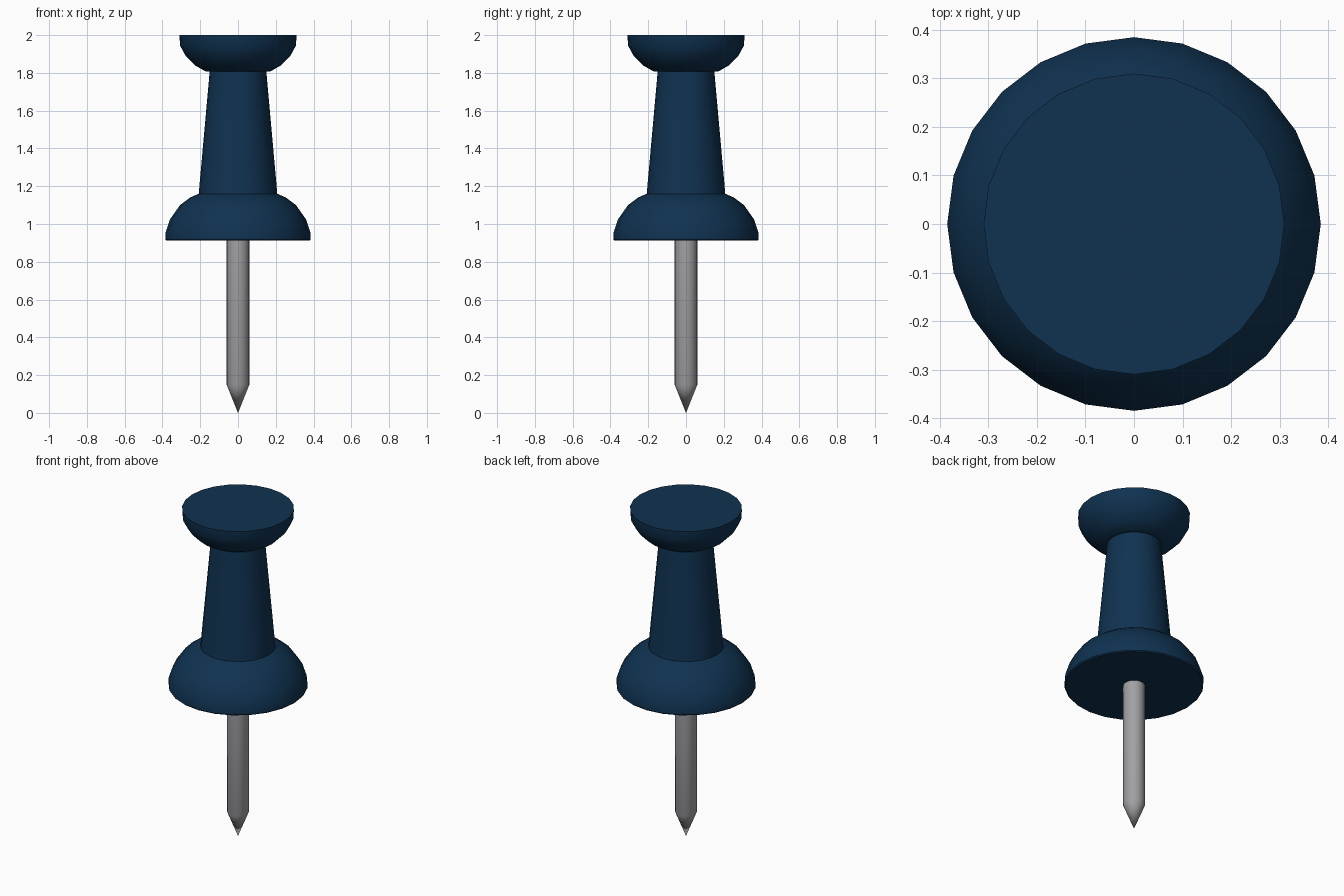
import bpy
import bmesh
import math

cube = bpy.data.objects.get("Cube")
if cube:
    bpy.data.objects.remove(cube, do_unlink=True)


def material(name, color, roughness, metallic=0.0):
    mat = bpy.data.materials.new(name)
    mat.use_nodes = True
    mat.diffuse_color = (*color, 1)
    shader = mat.node_tree.nodes["Principled BSDF"]
    shader.inputs["Base Color"].default_value = (*color, 1)
    shader.inputs["Roughness"].default_value = roughness
    shader.inputs["Metallic"].default_value = metallic
    return mat


def lathe(name, profile, sides, mat):
    """Spin a profile of (radius, height) points around the z axis."""
    bm = bmesh.new()
    verts = [bm.verts.new((r, 0, z)) for r, z in profile]
    edges = [bm.edges.new(pair) for pair in zip(verts, verts[1:])]
    bmesh.ops.spin(bm, geom=verts + edges, cent=(0, 0, 0), axis=(0, 0, 1),
                   angle=math.tau, steps=sides, use_merge=True)
    bmesh.ops.remove_doubles(bm, verts=bm.verts, dist=0.0005)
    bmesh.ops.recalc_face_normals(bm, faces=bm.faces)
    mesh = bpy.data.meshes.new(name)
    bm.to_mesh(mesh)
    bm.free()
    mesh.materials.append(mat)
    obj = bpy.data.objects.new(name, mesh)
    bpy.context.collection.objects.link(obj)
    bpy.ops.object.select_all(action='DESELECT')
    obj.select_set(True)
    bpy.context.view_layer.objects.active = obj
    bpy.ops.object.shade_smooth_by_angle(angle=math.radians(35))
    return obj


navy = material("navy plastic", (0.005, 0.032, 0.082), 0.5)
steel = material("grey steel", (0.36, 0.36, 0.38), 0.5)

# Handle: domed collar, tapering grip and rounded cap in one profile
collar = [(0, 0.912), (0.38, 0.912), (0.385, 0.918), (0.385, 0.95),
          (0.36, 1.025), (0.307, 1.10), (0.254, 1.14), (0.208, 1.16)]
cap = [(0.15, 1.807), (0.17, 1.807), (0.228, 1.84), (0.277, 1.89),
       (0.307, 1.945), (0.31, 2.0), (0, 2.0)]
lathe("handle", collar + cap, 24, navy)

# Pin: straight shaft with a conical point, set into the collar
lathe("pin", [(0, 0), (0.06, 0.15), (0.06, 0.93), (0, 0.93)], 24, steel)
